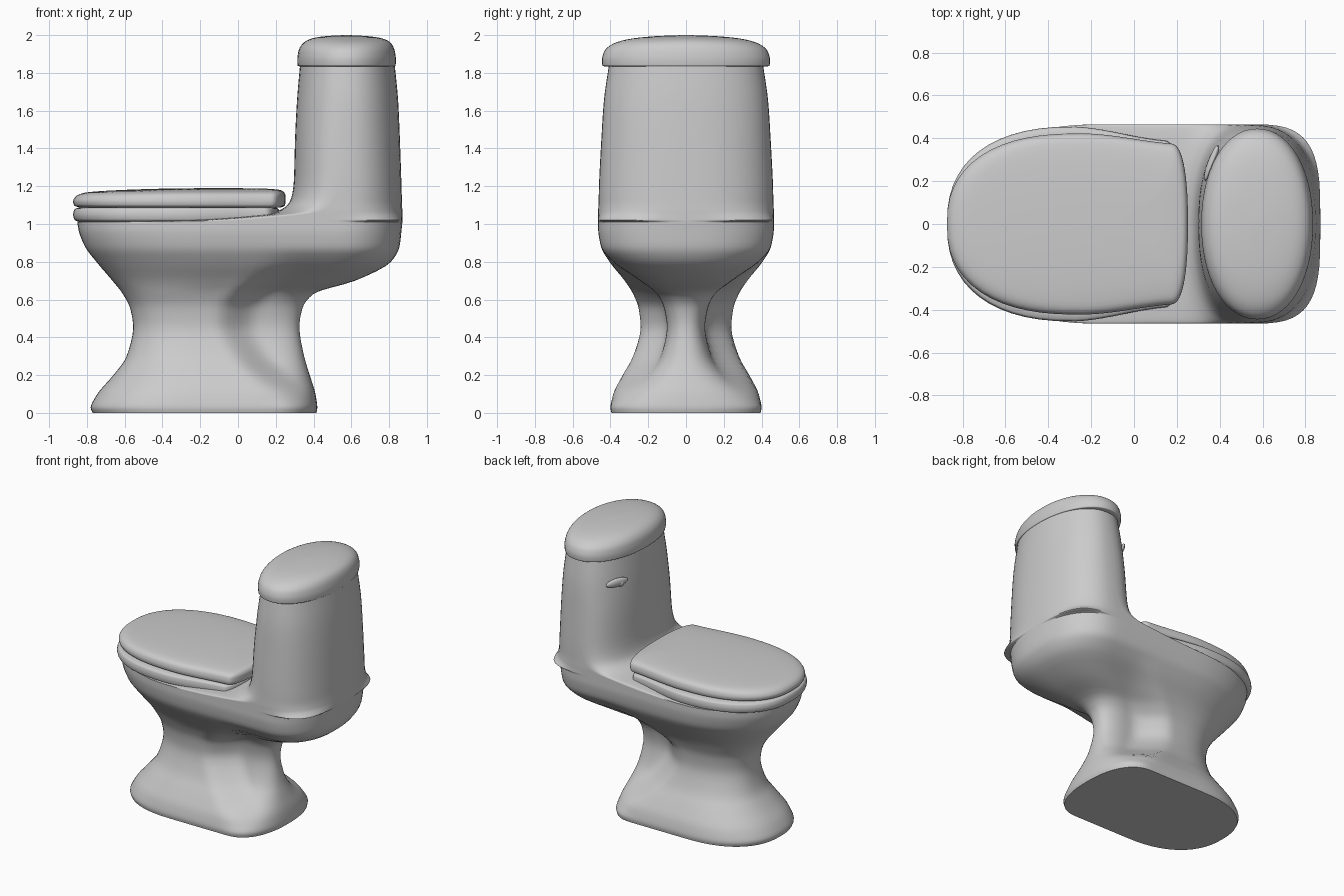
import bpy, bmesh, math
from mathutils import Matrix, Vector


def smooth_rows(rows, steps):
    """Monotone spline through rows of section parameters."""
    def slope(i, k):
        if i == 0 or i == len(rows) - 1:
            j = min(i, len(rows) - 2)
            return rows[j + 1][k] - rows[j][k]
        a, b = rows[i][k] - rows[i - 1][k], rows[i + 1][k] - rows[i][k]
        return 0 if a * b <= 0 else 2 * a * b / (a + b)
    out = []
    for i in range(len(rows) - 1):
        for s in range(steps):
            t = s / steps
            h = (2*t**3 - 3*t**2 + 1, t**3 - 2*t**2 + t, 3*t**2 - 2*t**3, t**3 - t**2)
            out.append([h[0]*rows[i][k] + h[1]*slope(i, k) + h[2]*rows[i + 1][k]
                        + h[3]*slope(i + 1, k) for k in range(len(rows[0]))])
    return out + [list(rows[-1])]


def section(z, xf, xb, w, ff, rf, e, pinch, p0, pw):
    """Closed plan outline: rounded front, straight flank, rounded rear, optional rear pinch."""
    length = xb - xf
    cf, cb = xf + ff * length, xb - rf * length
    half = []
    for i in range(15):
        a = i / 14 * math.pi / 2
        half.append((cf - (cf - xf) * math.cos(a)**(2 / e), w * math.sin(a)**(2 / e)))
    half += [(cf + (cb - cf) * i / 10, w) for i in range(1, 10)]
    for i in range(15):
        a = (1 - i / 14) * math.pi / 2
        half.append((cb + (xb - cb) * max(0, math.cos(a))**(2 / e), w * math.sin(a)**(2 / e)))
    pts = []
    for x, y in half:
        t = min(1, max(0, (x - p0) / pw))
        pts.append((x, y * (1 - pinch * t * t * (3 - 2 * t)), z))
    return pts + [(x, -y, z) for x, y, z in pts[-2:0:-1]]


def finish(name, bm, angle=50):
    bmesh.ops.remove_doubles(bm, verts=bm.verts, dist=1e-5)
    bmesh.ops.recalc_face_normals(bm, faces=bm.faces)
    me = bpy.data.meshes.new(name)
    bm.to_mesh(me)
    bm.free()
    ob = bpy.data.objects.new(name, me)
    bpy.context.collection.objects.link(ob)
    bpy.ops.object.select_all(action='DESELECT')
    ob.select_set(True)
    bpy.context.view_layer.objects.active = ob
    bpy.ops.object.shade_smooth_by_angle(angle=math.radians(angle))
    return ob


def loft(name, rows, steps=4):
    bm = bmesh.new()
    rings = [[bm.verts.new(p) for p in section(*r)] for r in smooth_rows(rows, steps)]
    n = len(rings[0])
    for a, b in zip(rings, rings[1:]):
        for i in range(n):
            j = (i + 1) % n
            bm.faces.new((a[i], a[j], b[j], b[i]))
    bm.faces.new(rings[0])
    bm.faces.new(rings[-1])
    return finish(name, bm)


# Pedestal and bowl: z, front x, rear x, half width, rear pinch, pinch start
pedestal = [
    (0.00, -0.77, 0.415, 0.395, 0.0, 0.10), (0.03, -0.78, 0.42, 0.40, 0.0, 0.10),
    (0.10, -0.745, 0.41, 0.385, 0.12, 0.12), (0.20, -0.66, 0.38, 0.335, 0.38, 0.04),
    (0.30, -0.59, 0.35, 0.28, 0.52, -0.05), (0.45, -0.555, 0.325, 0.24, 0.58, -0.13),
    (0.55, -0.57, 0.34, 0.25, 0.54, -0.12), (0.63, -0.61, 0.40, 0.28, 0.45, -0.06),
    (0.70, -0.665, 0.62, 0.325, 0.25, 0.02), (0.80, -0.75, 0.81, 0.405, 0.05, 0.1),
    (0.88, -0.81, 0.855, 0.45, 0.0, 0.1), (0.97, -0.845, 0.866, 0.465, 0.0, 0.1),
    (1.01, -0.85, 0.87, 0.465, 0.0, 0.1)]
body = [(z, f, b, w, 0.42, 0.2, 2.35, p, p0, 0.24) for z, f, b, w, p, p0 in pedestal]

# Deck and tank: z, front x, rear x, half width, front/rear round share, squareness
tank = [
    (1.02, -0.35, 0.87, 0.465, 0.25, 0.28, 3.5), (1.04, 0.0, 0.87, 0.465, 0.25, 0.4, 3.0),
    (1.065, 0.20, 0.87, 0.465, 0.32, 0.5, 2.6), (1.12, 0.275, 0.868, 0.463, 0.38, 0.54, 2.4),
    (1.22, 0.295, 0.865, 0.46, 0.42, 0.54, 2.35), (1.45, 0.302, 0.857, 0.448, 0.44, 0.52, 2.3),
    (1.65, 0.312, 0.848, 0.435, 0.46, 0.5, 2.2), (1.86, 0.33, 0.828, 0.405, 0.48, 0.5, 2.15)]
body += [(*r, 0.0, 0.1, 0.24) for r in tank]
loft("toilet_body", body)

# Tank cover
cover = [(1.833, 0.335, 0.82, 0.42), (1.838, 0.316, 0.834, 0.442), (1.87, 0.314, 0.836, 0.445),
         (1.915, 0.320, 0.830, 0.432), (1.955, 0.342, 0.812, 0.385),
         (1.982, 0.39, 0.765, 0.285), (1.995, 0.47, 0.68, 0.15), (2.0, 0.56, 0.59, 0.02)]
loft("tank_cover", [(*r, 0.5, 0.5, 2.1, 0, 0, 1) for r in cover])

# Seat and seat lid
seat = [(1.01, -0.84, 0.20, 0.43), (1.022, -0.865, 0.215, 0.45), (1.05, -0.873, 0.22, 0.455),
        (1.078, -0.865, 0.215, 0.45), (1.088, -0.84, 0.20, 0.43)]
loft("seat", [(*r, 0.55, 0.07, 2.4, 0.15, -0.3, 0.5) for r in seat])
lid = [(1.088, -0.84, 0.23, 0.40), (1.098, -0.867, 0.247, 0.418), (1.12, -0.873, 0.252, 0.423),
       (1.145, -0.86, 0.252, 0.418), (1.166, -0.81, 0.245, 0.395),
       (1.18, -0.62, 0.225, 0.31), (1.188, -0.35, 0.12, 0.15), (1.19, -0.15, -0.05, 0.03)]
loft("seat_lid", [(*r, 0.55, 0.07, 2.4, 0.12, -0.25, 0.5) for r in lid])

# Flush handle: lever lying along the tank front, with a short pivot
bm = bmesh.new()
turn = Matrix.Rotation(math.radians(-20), 4, 'Z')
for centre, size in (((0.362, 0.285, 1.67), (0.018, 0.09, 0.03)),
                     ((0.365, 0.25, 1.66), (0.035, 0.03, 0.03))):
    m = Matrix.Translation(Vector(centre)) @ turn @ Matrix.Diagonal((*size, 1))
    bmesh.ops.create_uvsphere(bm, u_segments=20, v_segments=12, radius=1, matrix=m)
finish("flush_handle", bm)
